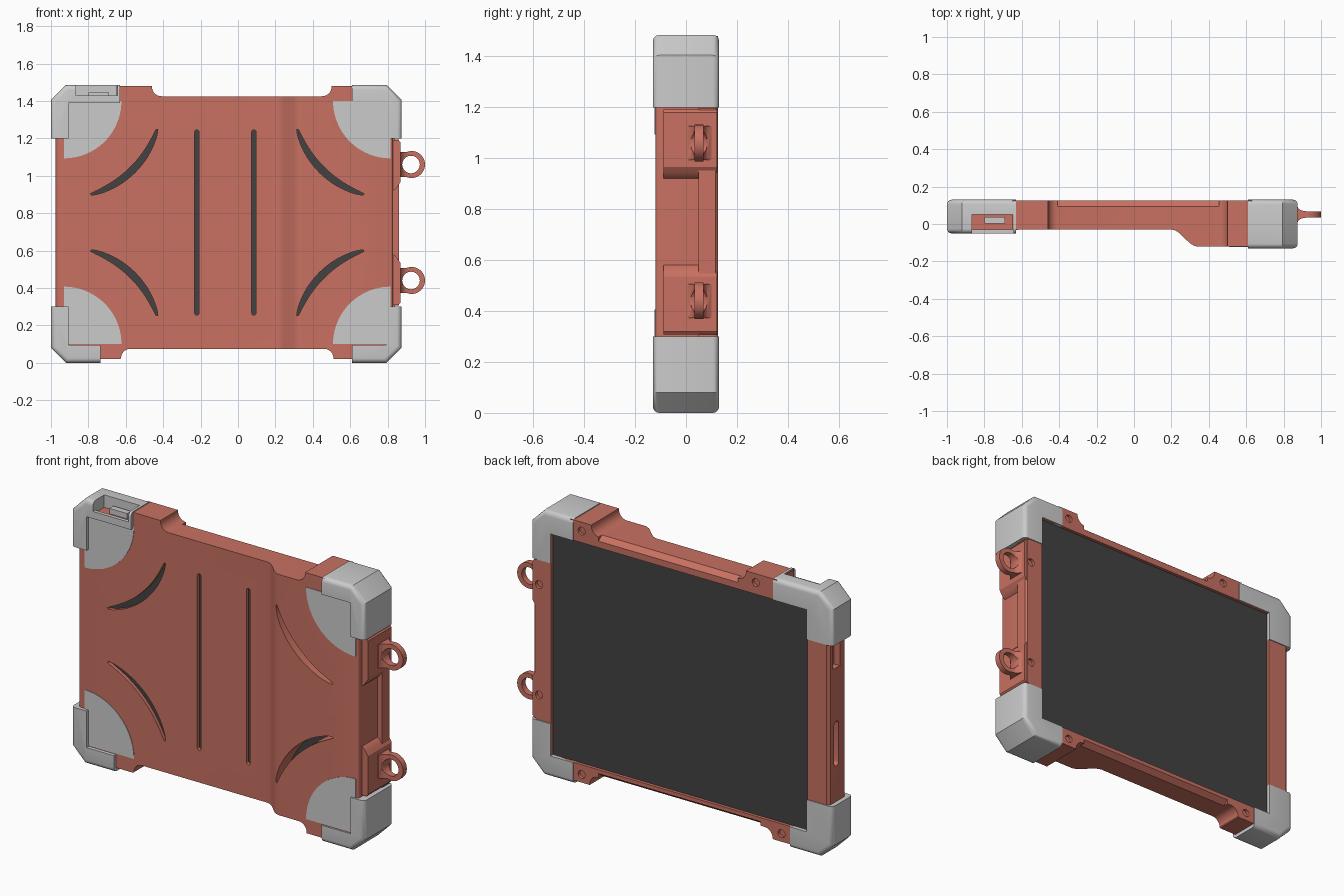
import bpy, bmesh
from math import sin, cos, pi, radians

if "Cube" in bpy.data.objects:
    bpy.data.objects.remove(bpy.data.objects["Cube"])


def material(name, rgb):
    m = bpy.data.materials.new(name)
    m.diffuse_color = (*rgb, 1)
    m.use_nodes = True
    m.node_tree.nodes["Principled BSDF"].inputs["Base Color"].default_value = m.diffuse_color
    return m


RED = material("red_shell", (0.58, 0.165, 0.12))
DARK = material("dark_glass", (0.055, 0.055, 0.055))


def prism(name, pts, axis, lo, hi, mat=None, round_edge=None, radius=0.025):
    """Extrude a 2D outline along an axis; optionally round chosen rim edges."""
    put = {"x": lambda a, b, h: (h, a, b),
           "y": lambda a, b, h: (a, h, b),
           "z": lambda a, b, h: (a, b, h)}[axis]
    bm = bmesh.new()
    low = [bm.verts.new(put(a, b, lo)) for a, b in pts]
    high = [bm.verts.new(put(a, b, hi)) for a, b in pts]
    bm.faces.new(low)
    bm.faces.new(high)
    n = len(pts)
    for i in range(n):
        j = (i + 1) % n
        bm.faces.new((low[i], low[j], high[j], high[i]))
    if round_edge:
        edges = [e for e in bm.edges if round_edge(*[v.co for v in e.verts])]
        bmesh.ops.bevel(bm, geom=edges, offset=radius, segments=4,
                        profile=0.5, affect="EDGES")
    bmesh.ops.recalc_face_normals(bm, faces=bm.faces[:])
    me = bpy.data.meshes.new(name)
    bm.to_mesh(me)
    bm.free()
    ob = bpy.data.objects.new(name, me)
    bpy.context.collection.objects.link(ob)
    if mat:
        me.materials.append(mat)
    return ob


def box(name, x, y, z, mat=None):
    return prism(name, [(x[0], z[0]), (x[1], z[0]), (x[1], z[1]), (x[0], z[1])],
                 "y", y[0], y[1], mat)


def arc(cx, cy, r, a0, a1, n=8):
    return [(cx + r * cos(radians(a0 + (a1 - a0) * i / n)),
             cy + r * sin(radians(a0 + (a1 - a0) * i / n))) for i in range(n + 1)]


def disc(cx, cz, r, y0, y1, mat=None, name="disc", n=40):
    return prism(name, arc(cx, cz, r, 0, 360, n)[:-1], "y", y0, y1, mat)


def combine(ob, tool, op="DIFFERENCE"):
    m = ob.modifiers.new("bool", "BOOLEAN")
    m.operation, m.solver, m.object = op, "EXACT", tool
    bpy.context.view_layer.objects.active = ob
    bpy.ops.object.modifier_apply(modifier=m.name)
    bpy.data.objects.remove(tool, do_unlink=True)


def smooth(ob):
    bpy.ops.object.select_all(action="DESELECT")
    ob.select_set(True)
    bpy.context.view_layer.objects.active = ob
    bpy.ops.object.shade_smooth_by_angle(angle=radians(32))


SX, SZ = (-0.84, 0.75), (0.12, 1.365)      # screen opening

# Shell: stepped cross-section, trimmed to the front outline
step = [(0.2 + 0.14 * i / 12, -0.075 + 0.045 * cos(pi * i / 12)) for i in range(13)]
section = ([(-0.96, 0.125), (-0.975, 0.11)] + arc(-0.95, -0.005, 0.025, 180, 270, 5)
           + step + arc(0.815, -0.105, 0.015, 270, 360, 4)
           + [(0.83, 0.05), (0.86, 0.05), (0.86, 0.115), (0.85, 0.125)])
shell = prism("shell", section, "z", -0.1, 1.6, RED)
outline = ([(-0.98, 0.29), (-0.95, 0.29), (-0.95, 0.07), (-0.76, 0.07), (-0.76, 0.02)]
           + [(-0.63, 0.02)] + arc(-0.575, 0.025, 0.05, 180, 90)
           + arc(0.46, 0.025, 0.05, 90, 0) + [(0.51, 0.02)]
           + [(0.63, 0.02), (0.63, 0.07), (0.84, 0.07), (0.84, 0.305), (0.9, 0.305)]
           + [(0.9, 1.195), (0.84, 1.195), (0.84, 1.415), (0.63, 1.415), (0.63, 1.48)]
           + [(0.5, 1.48)] + arc(0.45, 1.475, 0.05, 0, -90)
           + arc(-0.41, 1.475, 0.05, 270, 180) + [(-0.46, 1.48)]
           + [(-0.65, 1.48), (-0.65, 1.415), (-0.95, 1.415), (-0.95, 1.21), (-0.98, 1.21)])
combine(shell, prism("trim", outline, "y", -0.3, 0.3), "INTERSECT")
combine(shell, box("pocket", SX, (-0.01, 0.3), SZ))

# Sloped back edges between the tabs
for flip in (False, True):
    tri = [(0.075, 1.44), (0.14, 1.44), (0.14, 1.39)]
    if flip:
        tri = [(y, 1.5 - z) for y, z in tri]
    combine(shell, prism("slope", tri, "x", -0.55 if flip else -0.41, 0.455))

# Vent slots: two straight, four curved
for x in (-0.22, 0.085):
    w = 0.012
    pts = arc(x, 1.233, w, 0, 180, 6) + arc(x, 0.267, w, 180, 360, 6)
    combine(shell, prism("slot", pts, "y", -0.3, 0.03))
for cx, s in ((-0.93, 1), (0.815, -1)):
    for up in (True, False):
        inner, outer = [], []
        for i in range(21):
            t = i / 20
            a = radians(-17 - 57 * t)
            w = 0.004 + 0.015 * sin(pi * t) ** 0.6
            for r, side in ((0.52 - w, inner), (0.52 + w, outer)):
                z = 1.4 + r * sin(a)
                side.append((cx + s * r * cos(a), z if up else 1.5 - z))
        combine(shell, prism("slot", inner + outer[::-1], "y", -0.3, 0.03))

# Screw recesses on the back and port openings on the left side
for x, z in ((0.56, 1.43), (-0.52, 1.43), (0.56, 0.065), (-0.68, 0.065),
             (0.825, 1.06), (0.825, 0.44)):
    combine(shell, disc(x, z, 0.022, 0.108, 0.3, n=20))
port = arc(0.06, 0.73, 0.02, 0, 180) + arc(0.06, 0.52, 0.02, 180, 360)
combine(shell, prism("port", port, "x", -1.1, -0.93))
combine(shell, box("port", (-1.1, -0.94), (0.03, 0.09), (1.05, 1.25)))
smooth(shell)

# Screen slab, visible from the back and through the slots
box("screen", SX, (-0.01, 0.108), SZ, DARK)

# Corner bumpers and front pads
CH = 0.08
for label, sx, top, width in (("top_left", 1, True, 0.37), ("bottom_left", 1, False, 0.265),
                              ("top_right", -1, True, 0.265), ("bottom_right", -1, False, 0.265)):
    x0 = -1 if sx > 0 else 0.875
    front = -0.05 if sx > 0 else -0.13
    height = 0.285 if top else 0.3

    def place(u, v):
        return (x0 + sx * u, 1.485 - v if top else v)

    def is_rim(a, b):
        m = (a + b) / 2
        u, v = abs(m.x - x0), (1.485 - m.z if top else m.z)
        return abs(a.y - b.y) < 1e-5 and (min(u, v) < 1e-4 or u + v < CH + 1e-4)

    pts = [place(*p) for p in ((CH, 0), (width, 0), (width, height), (0, height), (0, CH))]
    bumper = prism("bumper_" + label, pts, "y", front, 0.13, None, is_rim)
    i = 0.095 if sx > 0 else 0.085
    relief = [place(*p) for p in ((i, 0.095), (0.6, 0.095), (0.6, 0.6), (i, 0.6))]
    combine(bumper, prism("relief", relief, "y", -0.3, 0.07))
    combine(bumper, box("opening", SX, (0.04, 0.3), SZ))
    if label == "top_left":
        combine(bumper, box("notch", (-0.865, -0.645), (-0.03, 0.05), (1.405, 1.6)))
        combine(bumper, box("notch", (-0.865, -0.645), (-0.1, 0.0), (1.43, 1.6)))
        box("connector", (-0.8, -0.69), (0.003, 0.037), (1.38, 1.445))
    smooth(bumper)
    cx, cz = (-0.93 if sx > 0 else 0.815), (1.4 if top else 0.1)
    quarter = [(cx, cz)] + [(cx + sx * a, cz + (-b if top else b))
                            for a, b in arc(0, 0, 0.307, 0, 90, 24)]
    body_front = -0.03 if sx > 0 else -0.12
    prism("pad_" + label, quarter, "y", body_front - 0.003, body_front + 0.015)

# Strap brackets and rings on the right side
for label, up in (("upper", True), ("lower", False)):
    def zf(z):
        return z if up else 1.5 - z
    prof = [(0.82, 0.915), (0.84, 0.925), (0.855, 0.945), (0.868, 0.965),
            (0.868, 1.18), (0.858, 1.192), (0.82, 1.192)]
    bracket = prism("bracket_" + label, [(x, zf(z)) for x, z in prof],
                    "y", -0.088, 0.122, RED)
    combine(bracket, disc(0.825, zf(1.06), 0.022, 0.108, 0.3, n=20))
    smooth(bracket)
    c = zf(1.06)
    flare = [(0.855, 0.105), (0.87, 0.1), (0.88, 0.082), (0.895, 0.072), (0.92, 0.068),
             (0.92, 0.034), (0.895, 0.03), (0.88, 0.02), (0.87, 0.002), (0.855, -0.003)]
    ring = prism("strap_ring_" + label, flare, "z", c - 0.067, c + 0.067, RED)
    combine(ring, disc(0.928, c, 0.072, 0.034, 0.068), "UNION")
    combine(ring, disc(0.925, c, 0.047, -0.2, 0.3))
    smooth(ring)
